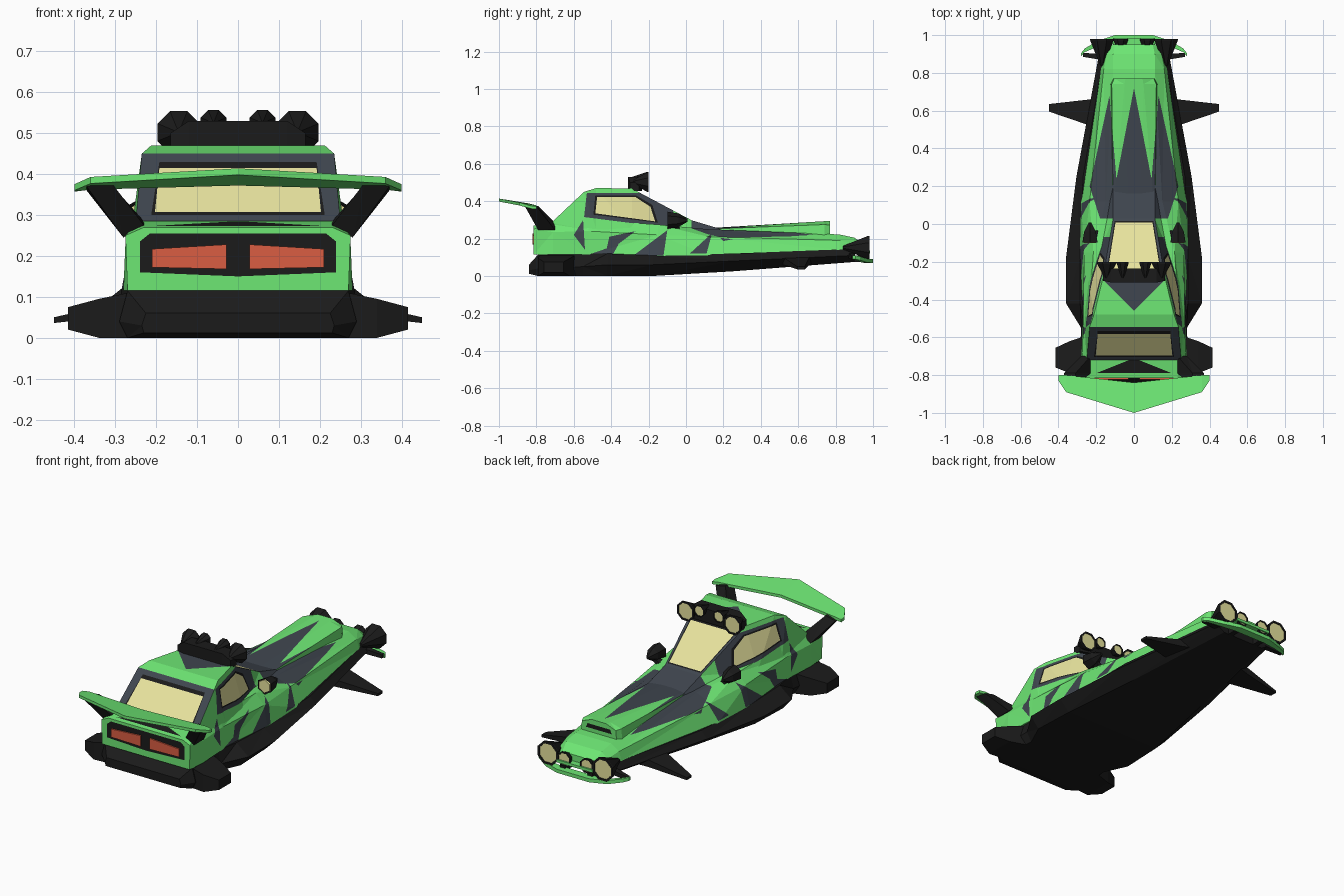
import bpy, bmesh, math
from mathutils import Vector

if "Cube" in bpy.data.objects:
    bpy.data.objects.remove(bpy.data.objects["Cube"])


def colour(name, r, g, b):
    m = bpy.data.materials.new(name)
    m.diffuse_color = (r, g, b, 1)
    m.use_nodes = True
    m.node_tree.nodes["Principled BSDF"].inputs["Base Color"].default_value = m.diffuse_color
    return m


MATS = [colour("green paint", 0.155, 0.80, 0.175), colour("dark grey paint", 0.050, 0.061, 0.078),
        colour("black trim", 0.011, 0.011, 0.011), colour("pale yellow glass", 0.80, 0.77, 0.34),
        colour("orange light", 0.70, 0.11, 0.055)]
GREEN, GREY, BLACK, GLASS, ORANGE = range(5)


def build(name, lofts, mat, cap_mat=None):
    """One flat-faced object from lofts; each loft is a list of rings of 3D points."""
    bm = bmesh.new()
    for rings in lofts:
        vs = [[bm.verts.new(p) for p in ring] for ring in rings]
        n = len(vs[0])
        for a, b in zip(vs, vs[1:]):
            for i in range(n):
                bm.faces.new((a[i], a[(i + 1) % n], b[(i + 1) % n], b[i])).material_index = mat
        bm.faces.new(vs[0][::-1]).material_index = mat
        bm.faces.new(vs[-1]).material_index = mat if cap_mat is None else cap_mat
    bmesh.ops.triangulate(bm, faces=bm.faces[:])
    bmesh.ops.recalc_face_normals(bm, faces=bm.faces[:])
    me = bpy.data.meshes.new(name)
    bm.to_mesh(me)
    bm.free()
    for m in MATS:
        me.materials.append(m)
    ob = bpy.data.objects.new(name, me)
    bpy.context.collection.objects.link(ob)
    return ob


def sections(*stations):
    """Rings across the body from (y, half-profile points from bottom to top)."""
    return [[(x, y, z) for x, z in half] + [(-x, y, z) for x, z in reversed(half)]
            for y, *half in stations]


def both(rings):
    """The same loft on the right and on the left."""
    return [[[(s * x, y, z) for x, y, z in r] for r in rings] for s in (1, -1)]


def slab(x, y0, y1, z0, z1):
    return [(x, y0, z0), (x, y1, z0), (x, y1, z1), (x, y0, z1)]


def lathe(x, z, steps, n=8):
    """Rings round a y-parallel axis from (y, radius) steps."""
    return [[(x + r * math.cos(math.tau * (i + .5) / n), y, z + r * math.sin(math.tau * (i + .5) / n))
             for i in range(n)] for y, r in steps]


def paint(objs, axis, sign, poly, mat):
    """Cut a convex polygon into faces that look along an axis and colour it."""
    u, v = [i for i in range(3) if i != axis]
    edges = list(zip(poly, poly[1:] + poly[:1]))
    for ob in objs:
        bm = bmesh.new()
        bm.from_mesh(ob.data)

        def facing():
            bm.normal_update()
            return [f for f in bm.faces
                    if (f.normal[axis] * sign if sign else abs(f.normal[axis])) > 0.35]
        for a, b in edges:
            fs = facing()
            geom = fs + list({e for f in fs for e in f.edges}) + list({w for f in fs for w in f.verts})
            co, no = Vector(), Vector()
            co[u], co[v] = a
            no[u], no[v] = a[1] - b[1], b[0] - a[0]
            bmesh.ops.bisect_plane(bm, geom=geom, dist=1e-5, plane_co=co, plane_no=no.normalized())
        for f in facing():
            c = f.calc_center_median()
            side = [(b[0] - a[0]) * (c[v] - a[1]) - (b[1] - a[1]) * (c[u] - a[0]) for a, b in edges]
            if min(side) > 0 or max(side) < 0:
                f.material_index = mat
        bm.to_mesh(ob.data)
        bm.free()


def wide(x0, t0, x1, t1):
    """Symmetric four-sided polygon."""
    return [(-x0, t0), (x0, t0), (x1, t1), (-x1, t1)]


# Black underbody
build("underbody", [sections(
    (-.84, (.23, .012), (.235, .03), (.225, .06)),
    (-.79, (.27, 0), (.29, .04), (.27, .115)),
    (-.55, (.25, 0), (.28, .05), (.262, .12)),
    (-.42, (.31, 0), (.36, .06), (.285, .12)),
    (-.18, (.30, 0), (.36, .06), (.285, .11)),
    (.25, (.23, .025), (.305, .08), (.27, .12)),
    (.90, (.13, .075), (.185, .11), (.16, .145)))], BLACK)

# Green main body and cabin
body = build("main_body", [sections(
    (-.815, (.27, .115), (.275, .25), (.23, .27)),
    (-.71, (.28, .115), (.275, .235), (.245, .285)),
    (-.52, (.27, .115), (.268, .24), (.24, .30)),
    (-.15, (.288, .10), (.265, .22), (.215, .275)),
    (.12, (.28, .11), (.235, .21), (.15, .25)),
    (.82, (.175, .14), (.16, .19), (.11, .222)),
    (.90, (.155, .13), (.145, .175), (.11, .205)),
    (.95, (.13, .12), (.125, .15), (.10, .17)))], GREEN)
cabin = build("cabin", [sections(
    (-.72, (.25, .25), (.25, .285)),
    (-.545, (.262, .25), (.235, .45)),
    (-.48, (.26, .25), (.212, .47)),
    (-.29, (.242, .24), (.165, .468)),
    (.03, (.165, .23), (.11, .298)),
    (.20, (.13, .21), (.11, .247)))], GREEN)

# Raised hood scoop with intake slot
scoop = build("hood_scoop", [sections(
    (.05, (.12, .20), (.11, .248), (.03, .252)),
    (.74, (.125, .20), (.118, .275), (.05, .293)),
    (.77, (.11, .21), (.105, .272), (.045, .295)))], GREEN)
paint([scoop], 1, 1, wide(.08, .245, .07, .268), BLACK)

# Jagged camouflage: sides, hood, roof, rear deck
for tri in ([(-.43, .12), (-.27, .24), (-.41, .21)], [(-.28, .11), (-.10, .245), (-.12, .11)],
            [(.02, .12), (.14, .23), (.11, .12)], [(-.54, .14), (-.60, .22), (-.55, .30)],
            [(-.56, .10), (-.36, .17), (-.40, .10)]):
    paint([body, cabin], 0, 0, tri, GREY)
for s in (1, -1):
    paint([body, scoop, cabin], 2, 1,
          [(s * .09, .03), (s * .09, .2), (s * .13, .68), (s * .235, .2), (s * .18, .03)], GREY)
paint([body, scoop, cabin], 2, 1, [(-.1, .03), (.1, .03), (.1, .2), (0, .72), (-.1, .2)], GREY)
paint([cabin], 2, 1, [(-.17, -.29), (.17, -.29), (0, -.46)], GREY)
paint([body], 2, 1, [(-.2, -.79), (.2, -.79), (0, -.71)], BLACK)

# Windows: dark frame, black rim, glass
paint([cabin], 2, 1, wide(.112, .03, .165, -.29), GREY)
paint([cabin], 2, 1, wide(.103, .015, .145, -.25), BLACK)
paint([cabin], 2, 1, wide(.098, .008, .138, -.24), GLASS)
paint([cabin], 1, -1, wide(.255, .285, .236, .45), GREY)
paint([cabin], 1, -1, wide(.212, .30, .192, .43), BLACK)
paint([cabin], 1, -1, wide(.203, .307, .192, .415), GLASS)
paint([cabin], 0, 0, [(-.545, .315), (-.53, .445), (-.24, .445), (-.07, .355), (-.07, .26), (-.15, .265)], GREY)
paint([cabin], 0, 0, [(-.495, .328), (-.485, .43), (-.265, .43), (-.18, .38), (-.15, .285)], BLACK)
paint([cabin], 0, 0, [(-.485, .335), (-.475, .422), (-.27, .422), (-.19, .37), (-.165, .292)], GLASS)

# Tail panel and tail lights
paint([body], 1, -1, [(-.24, .16), (0, .15), (.24, .16), (.24, .235), (.215, .255), (-.215, .255), (-.24, .235)], BLACK)
build("tail_lights", both([
    [(.028, y, .168), (.21, y, .172), (.21, y, .217), (.028, y, .228)] for y in (-.81, -.822)]), ORANGE)

# Rear stub fins, front fins
build("rear_stub_fins", both([slab(.22, -.78, -.58, 0, .12), slab(.34, -.79, -.62, 0, .095),
                              slab(.415, -.76, -.655, .02, .075)]), BLACK)
build("front_fins", both([slab(.14, .50, .68, .07, .115), slab(.23, .52, .66, .06, .10),
                          slab(.45, .595, .635, .036, .05)]), BLACK)


# Rear spoiler and its struts
def blade(x, yb, zb, yf, zf, t):
    return [(x, yb, zb - t), (x, yf, zf - t), (x, yf, zf), (x, yb, zb)]


tip, bend, mid = (-.83, .375, -.80, .372, .015), (-.89, .393, -.80, .378, .016), (-1, .414, -.84, .388, .016)
build("spoiler", [[blade(-.40, *tip), blade(-.36, *bend), blade(0, *mid), blade(.36, *bend), blade(.40, *tip)]], GREEN)
build("spoiler_struts", both([
    [(.23, -.70, .285), (.28, -.70, .245), (.28, -.79, .245), (.23, -.79, .275)],
    [(.31, -.79, .375), (.37, -.79, .36), (.37, -.86, .37), (.31, -.86, .38)]]), BLACK)


# Lamps on the roof and nose, round shells with pale glass
def lamp(x, z, y0, y1, r):
    return lathe(x, z, [(y0, r * .15), (y1 - .008, r), (y1, r), (y1, r * .83), (y1 - .004, r * .82)])


build("roof_lamps", [lamp(s * x, z, -.29, -.20, r) for s in (1, -1)
                     for x, z, r in ((.145, .502, .056), (.06, .525, .034))], BLACK, GLASS)
build("nose_lamps", [lamp(s * x, z, y, .98, r) for s in (1, -1)
                     for x, z, y, r in ((.17, .152, .84, .067), (.07, .145, .90, .042))], BLACK, GLASS)
build("roof_rack", [[slab(-.165, -.30, -.25, .455, .50), slab(-.12, -.31, -.235, .455, .53),
                     slab(.12, -.31, -.235, .455, .53), slab(.165, -.30, -.25, .455, .50)]], BLACK)

# Door mirrors with rear-facing glass, tapering forward
build("door_mirrors", [lathe(s * .233, .298, [(-.09, .038), (-.098, .046), (-.04, .036), (.008, .008)], 6)
                       for s in (1, -1)], BLACK)
build("mirror_glass", [lathe(s * .233, .298, [(-.09, .037), (-.1, .037)], 6) for s in (1, -1)], GLASS)
build("mirror_arms", both([slab(.19, -.07, -.035, .235, .265), slab(.23, -.07, -.035, .265, .285)]), BLACK)

# Front bumper bar, nose plate and brackets
half = [(.28, .89, .905, .09), (.26, .91, .93, .085), (.19, .94, .97, .072), (.10, .955, 1.0, .07)]
bar = [(-x, a, b, z) for x, a, b, z in half] + [(x, a, b, z) for x, a, b, z in reversed(half)]
build("bumper_bar", [[slab(x, a, b, z, z + .02) for x, a, b, z in bar]], GREEN)
build("nose_plate", [[slab(-.11, .88, .985, .12, .135), slab(.11, .88, .985, .12, .135)]], GREEN)
build("bumper_brackets", both([slab(.12, .86, .90, .10, .13), slab(.27, .885, .905, .088, .108)])
      + both([slab(.07, .88, .97, .075, .11), slab(.10, .88, .97, .075, .11)]), BLACK)
